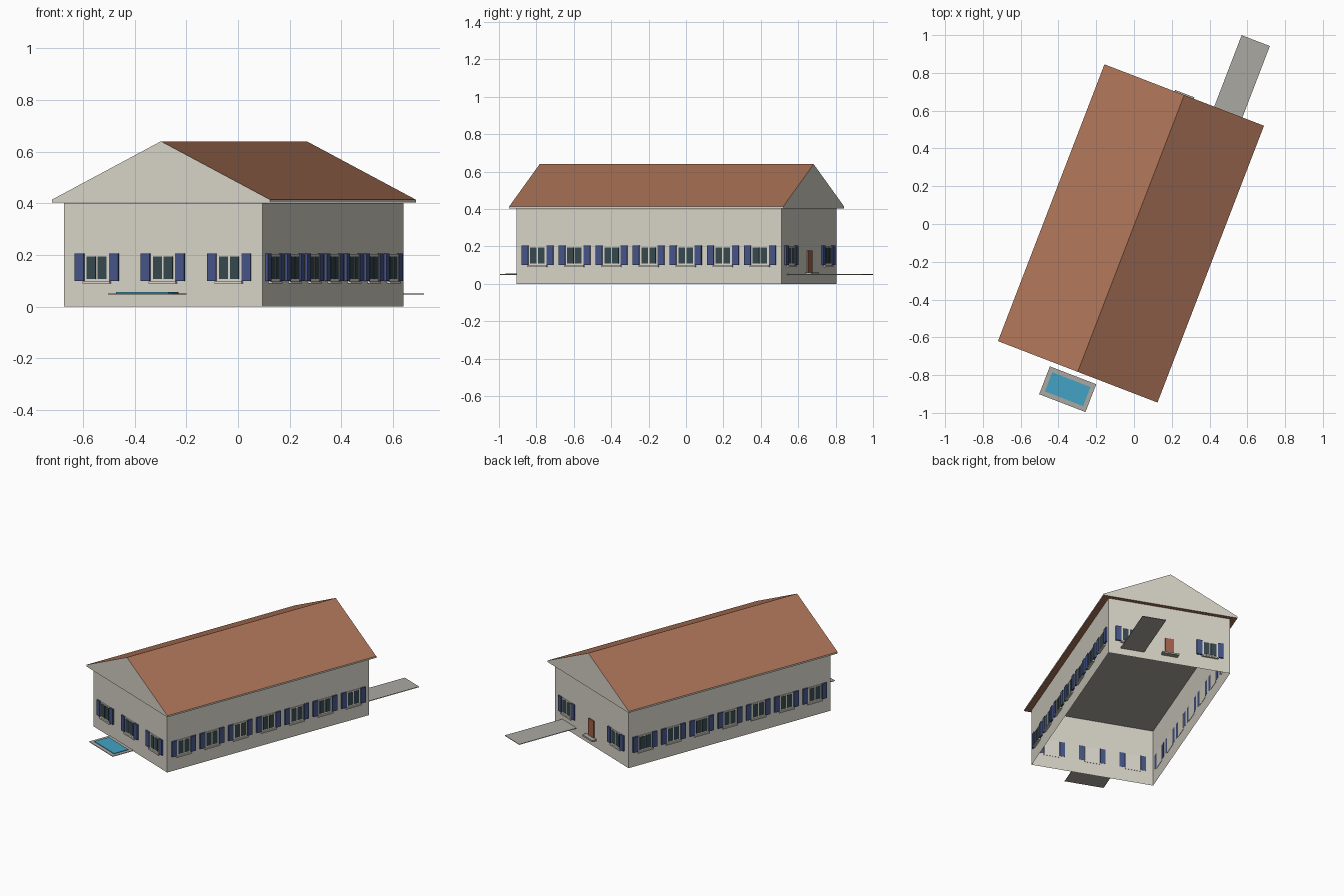
import bpy, bmesh, math
from mathutils import Matrix, Vector

cube = bpy.data.objects.get("Cube")
if cube:
    bpy.data.objects.remove(cube, do_unlink=True)

# The whole house is turned on its plot
PLACE = Matrix.Translation((-0.016, -0.05, 0)) @ Matrix.Rotation(math.radians(-21.05), 4, 'Z')
HALF_W, HALF_L, WALL_TOP = 0.411, 0.759, 0.402
GROUND = 0.05


def material(name, r, g, b):
    m = bpy.data.materials.new(name)
    m.use_nodes = True
    m.diffuse_color = (r, g, b, 1)
    m.node_tree.nodes["Principled BSDF"].inputs["Base Color"].default_value = (r, g, b, 1)
    return m


CREAM = material("cream plaster", 0.68, 0.65, 0.57)
TILE = material("terracotta tile", 0.41, 0.17, 0.095)
STONE = material("grey stone", 0.41, 0.395, 0.355)
WATER = material("pool blue", 0.055, 0.36, 0.56)
BLUE = material("shutter blue", 0.06, 0.09, 0.24)
GLASS = material("dark glass", 0.037, 0.065, 0.076)
TRIM = material("window trim", 0.71, 0.68, 0.60)
WOOD = material("door wood", 0.37, 0.12, 0.065)


def add_box(bm, x, y, z, matrix=Matrix()):
    """Box from (low, high) pairs."""
    size = [b - a for a, b in (x, y, z)]
    mid = [(a + b) / 2 for a, b in (x, y, z)]
    bmesh.ops.create_cube(bm, size=1, matrix=matrix @ Matrix.Translation(mid)
                          @ Matrix.Diagonal((*size, 1)))


def finish(name, bm, *mats):
    bm.transform(PLACE)
    mesh = bpy.data.meshes.new(name)
    bm.to_mesh(mesh)
    bm.free()
    for m in mats:
        mesh.materials.append(m)
    ob = bpy.data.objects.new(name, mesh)
    bpy.context.collection.objects.link(ob)
    return ob


def box_object(name, mat, x, y, z):
    bm = bmesh.new()
    add_box(bm, x, y, z)
    return finish(name, bm, mat)


# Walls: open underneath, with a stone ceiling
bm = bmesh.new()
add_box(bm, (-HALF_W, HALF_W), (-HALF_L, HALF_L), (0, WALL_TOP))
bm.normal_update()
bmesh.ops.delete(bm, geom=[f for f in bm.faces if f.normal.z < -0.5], context='FACES_ONLY')
for f in bm.faces:
    f.material_index = 1 if f.normal.z > 0.5 else 0
finish("walls", bm, CREAM, STONE)

# Roof: gabled prism on a thin eave band, tiled slopes and soffit
eave, end = 0.4525, 0.785
profile = [(-eave, 0.403), (eave, 0.403), (eave, 0.414), (0, 0.64), (-eave, 0.414)]
bm = bmesh.new()
face = bm.faces.new([bm.verts.new((x, -end, z)) for x, z in profile])
ext = bmesh.ops.extrude_face_region(bm, geom=[face], use_keep_orig=True)
bmesh.ops.translate(bm, vec=(0, 2 * end, 0),
                    verts=[v for v in ext["geom"] if isinstance(v, bmesh.types.BMVert)])
bmesh.ops.recalc_face_normals(bm, faces=bm.faces)
for f in bm.faces:
    f.material_index = 1 if abs(f.normal.z) > 0.2 else 0
finish("roof", bm, CREAM, TILE)

# Windows: each wall is (turn, distance from centre, offsets along the wall)
side = [0.2125 * i for i in range(-3, 4)]
walls = [(0, HALF_L, (-0.274, 0, 0.274)), (90, HALF_W, side),
         (180, HALF_L, (-0.274, 0.274)), (270, HALF_W, side)]
frames, panes, shutters, sills = (bmesh.new() for _ in range(4))
for turn, dist, offsets in walls:
    for off in offsets:
        m = Matrix.Rotation(math.radians(turn), 4, 'Z') @ Matrix.Translation((off, -dist, 0))
        add_box(frames, (-0.052, 0.052), (-0.005, 0.002), (0.098, 0.203), m)
        add_box(sills, (-0.056, 0.056), (-0.014, 0.002), (0.089, 0.098), m)
        for s in (-1, 1):
            add_box(panes, sorted((s * 0.004, s * 0.041)), (-0.007, 0), (0.108, 0.195), m)
            add_box(shutters, sorted((s * 0.053, s * 0.09)), (-0.010, 0.001), (0.1, 0.205), m)
finish("window_frames", frames, TRIM)
finish("window_panes", panes, GLASS)
finish("window_shutters", shutters, BLUE)
finish("window_sills", sills, TRIM)

# Back entrance
box_object("door", WOOD, (-0.03, 0.03), (HALF_L - 0.002, HALF_L + 0.007), (0.06, 0.177))
box_object("door_step", STONE, (-0.055, 0.055), (HALF_L, 0.793), (GROUND, 0.061))
box_object("garden_path", STONE, (0.17, 0.33), (HALF_L, 1.19), (GROUND - 0.002, GROUND + 0.002))

# Front pool: stone surround with a raised sheet of water
box_object("pool_surround", STONE, (-0.148, 0.115), (-0.969, -0.811), (GROUND - 0.002, GROUND + 0.002))
box_object("pool_water", WATER, (-0.125, 0.092), (-0.944, -0.836), (GROUND + 0.001, GROUND + 0.006))
